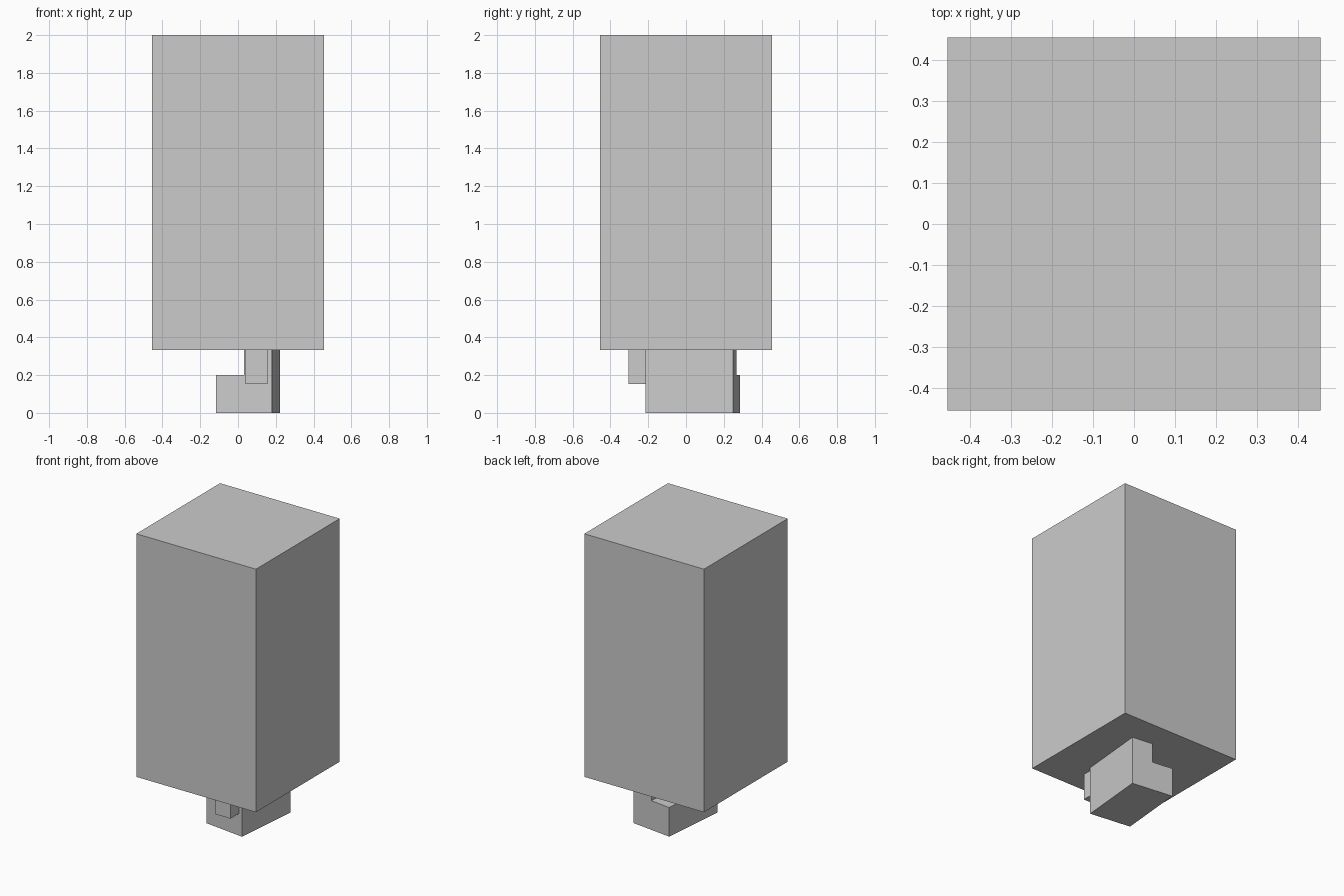
import bpy
import bmesh
from mathutils import Vector

if "Cube" in bpy.data.objects:
    bpy.data.objects.remove(bpy.data.objects["Cube"])


def extrude_profile(name, profile, depth):
    """Closed flat profile swept along the depth vector."""
    bm = bmesh.new()
    face = bm.faces.new([bm.verts.new(p) for p in profile])
    swept = bmesh.ops.extrude_face_region(bm, geom=[face])
    verts = [g for g in swept["geom"] if isinstance(g, bmesh.types.BMVert)]
    bmesh.ops.translate(bm, verts=verts, vec=depth)
    bmesh.ops.recalc_face_normals(bm, faces=bm.faces)
    mesh = bpy.data.meshes.new(name)
    bm.to_mesh(mesh)
    bm.free()
    obj = bpy.data.objects.new(name, mesh)
    bpy.context.collection.objects.link(obj)
    return obj


def box(name, x, y, z):
    profile = [(x[0], y[0], z[0]), (x[1], y[0], z[0]),
               (x[1], y[0], z[1]), (x[0], y[0], z[1])]
    return extrude_profile(name, profile, Vector((0, y[1] - y[0], 0)))


UNDERSIDE = 0.333

# Tall main block
box("main_block", (-0.454, 0.454), (-0.454, 0.454), (UNDERSIDE, 2.0))

# Stepped foot, turned slightly about z: L-shaped front profile swept backwards
corner = Vector((0.18, -0.214, 0))
across = Vector((-0.296, 0.037, 0))
back = Vector((0.043, 0.464, 0))
steps = [(0, 0), (1, 0), (1, 0.2), (0.5, 0.2), (0.5, UNDERSIDE), (0, UNDERSIDE)]
extrude_profile("stepped_foot",
                [corner + across * t + Vector((0, 0, z)) for t, z in steps], back)

# Small tab on the front of the foot
box("front_tab", (0.039, 0.156), (-0.304, -0.19), (0.152, UNDERSIDE))
